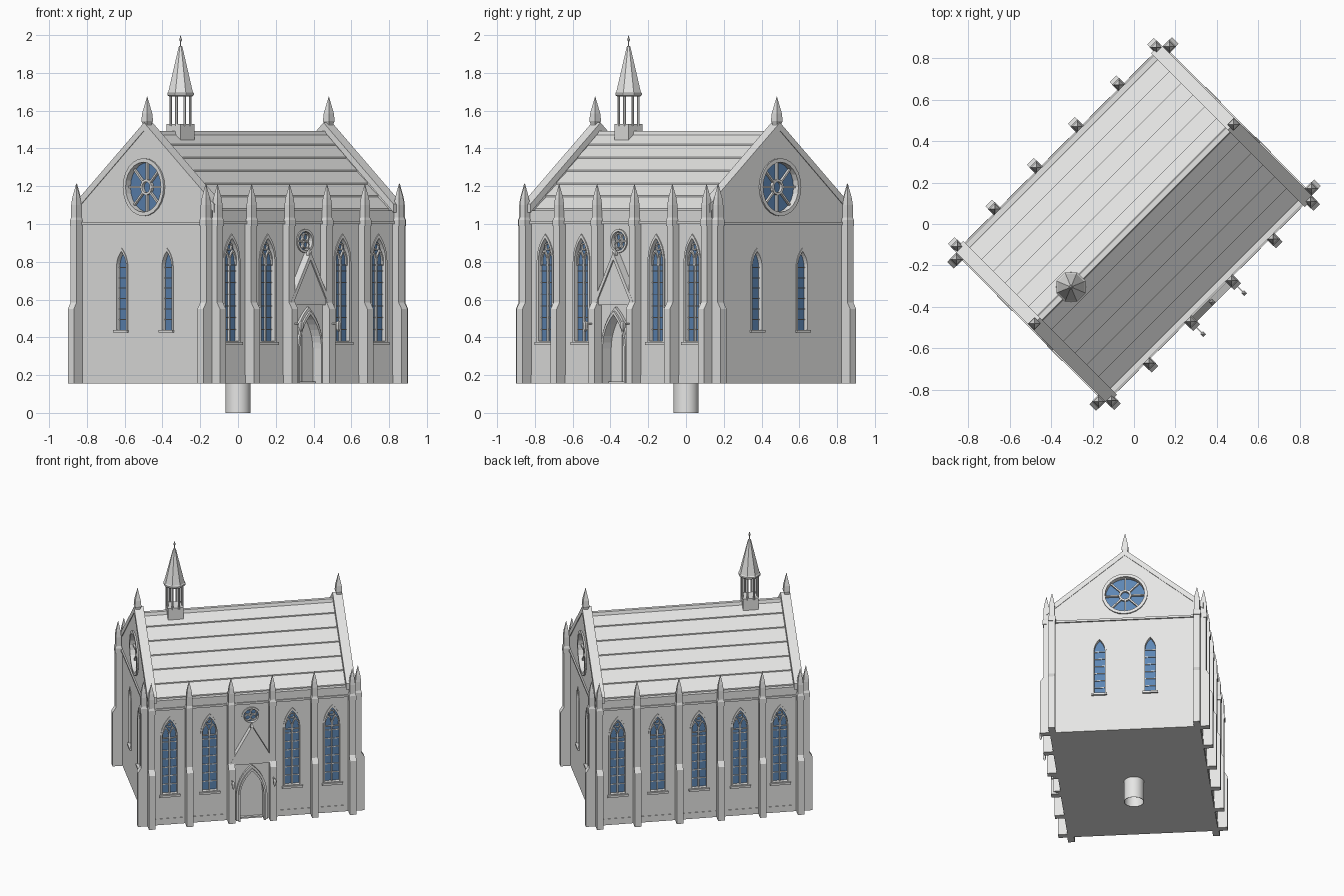
import bpy, bmesh, math
from mathutils import Matrix, Vector

if "Cube" in bpy.data.objects:
    bpy.data.objects.remove(bpy.data.objects["Cube"])


def material(name, rgb):
    m = bpy.data.materials.new(name)
    m.diffuse_color = (*rgb, 1)
    m.use_nodes = True
    m.node_tree.nodes["Principled BSDF"].inputs["Base Color"].default_value = m.diffuse_color
    return m


STONE = material("pale stone", (0.79, 0.79, 0.78))
GLASS = material("blue glass", (0.11, 0.24, 0.46))
T, R, PI = Matrix.Translation, Matrix.Rotation, math.pi
BODY = R(PI / 4, 4, 'Z')          # the whole building stands diagonally
LONG, END, BASE = 0.50, 0.70, 0.155


def finish(name, bm, M, mat, smooth=False):
    bmesh.ops.recalc_face_normals(bm, faces=bm.faces)
    bm.transform(M)
    me = bpy.data.meshes.new(name)
    bm.to_mesh(me)
    bm.free()
    me.materials.append(mat)
    if smooth:
        for p in me.polygons:
            p.use_smooth = True
        me.set_sharp_from_angle(angle=math.radians(40))
    ob = bpy.data.objects.new(name, me)
    bpy.context.collection.objects.link(ob)
    return ob


def shape(name, loops, d0, d1, M, mat=STONE):
    """Flat outline (first loop outside, others holes) extruded from d0 to d1."""
    bm = bmesh.new()
    edges = []
    for loop in loops:
        vs = [bm.verts.new((x, y, d0)) for x, y in loop]
        edges += [bm.edges.new((vs[i - 1], vs[i])) for i in range(len(vs))]
    bmesh.ops.triangle_fill(bm, use_beauty=True, edges=edges, normal=(0, 0, 1))
    ext = bmesh.ops.extrude_face_region(bm, geom=bm.faces[:])
    vs = [g for g in ext["geom"] if isinstance(g, bmesh.types.BMVert)]
    bmesh.ops.translate(bm, vec=(0, 0, d1 - d0), verts=vs)
    return finish(name, bm, M, mat)


def spin(name, profile, n, M, phase=0.0, smooth=False):
    """Stack of n-sided rings (radius, height); radius 0 ends in a point."""
    bm = bmesh.new()
    rings = []
    for r, z in profile:
        count = n if r > 0 else 1
        rings.append([bm.verts.new((r * math.cos(phase + 2 * PI * i / n),
                                    r * math.sin(phase + 2 * PI * i / n), z)) for i in range(count)])
    for a, b in zip(rings, rings[1:]):
        for i in range(n):
            j = (i + 1) % n
            q = [a[i % len(a)], a[j % len(a)], b[j % len(b)], b[i % len(b)]]
            bm.faces.new(list(dict.fromkeys(q)))
    for r in (rings[0], rings[-1]):
        if len(r) > 2:
            bm.faces.new(r)
    return finish(name, bm, M, STONE, smooth)


def wall_frame(angle, dist):
    """Wall frame: x along the wall, y up, z outward."""
    return BODY @ R(angle, 4, 'Z') @ T((0, -dist, 0)) @ R(PI / 2, 4, 'X')


def rect(x0, x1, y0, y1):
    return [(x0, y0), (x1, y0), (x1, y1), (x0, y1)]


def circle(r, cx=0, cy=0, n=24):
    return [(cx + r * math.cos(2 * PI * i / n), cy + r * math.sin(2 * PI * i / n)) for i in range(n)]


def arch(cx, w, z0, spring, top, n=6):
    h = top - spring
    rad = (w * w + h * h) / (2 * w)
    end = math.atan2(h, rad - w)
    right = [(w - rad + rad * math.cos(end * i / n), spring + rad * math.sin(end * i / n)) for i in range(n)]
    pts = [(w, z0)] + right + [(0, top)] + [(-x, z) for x, z in reversed(right)] + [(-w, z0)]
    return [(cx + x, z) for x, z in pts]


def big_window(F, cx):
    shape("window_glass", [arch(cx, .052, .375, .80, .93)], -.03, -.022, F, GLASS)
    shape("window_frame", [arch(cx, .062, .365, .80, .947), arch(cx, .05, .38, .80, .925)], -.025, .006, F)
    shape("window_sill", [rect(cx - .07, cx + .07, .36, .375)], -.02, .016, F)
    shape("window_mullion", [rect(cx - .005, cx + .005, .375, .82)], -.025, -.010, F)
    for s in (-1, 1):
        c = cx + s * .025
        shape("window_tracery", [arch(c, .026, .78, .80, .865), arch(c, .019, .785, .80, .853)], -.025, -.010, F)
    shape("window_tracery_ring", [circle(.021, cx, .88, 12), circle(.014, cx, .88, 12)], -.025, -.010, F)
    for k in range(1, 7):
        z = .38 + k * .062
        shape("window_bar", [rect(cx - .05, cx + .05, z - .0025, z + .0025)], -.024, -.016, F)


def lancet(F, cx):
    shape("lancet_glass", [arch(cx, .038, .435, .77, .86)], -.03, -.022, F, GLASS)
    shape("lancet_frame", [arch(cx, .046, .43, .77, .873), arch(cx, .036, .44, .77, .855)], -.025, .004, F)
    shape("lancet_sill", [rect(cx - .052, cx + .052, .425, .44)], -.02, .014, F)
    for k in range(1, 7):
        z = .44 + k * .055
        shape("lancet_bar", [rect(cx - .036, cx + .036, z - .0025, z + .0025)], -.024, -.016, F)


def buttress(F, x):
    side = [(-.01, BASE), (.067, BASE), (.067, .55), (.045, .585), (.045, 1.0), (-.01, 1.0)]
    shape("buttress", [side], -.0225, .0225, F @ T((x, 0, 0)) @ R(-PI / 2, 4, 'Y'))
    up = F @ T((x, 0, .026)) @ R(-PI / 2, 4, 'X')
    spin("pinnacle", [(.034, .99), (.034, 1.02), (.027, 1.035), (.027, 1.10), (.021, 1.14), (0, 1.215)], 4, up, PI / 4)


# Core and hollow mounting peg
shape("core", [rect(-.67, .67, -.47, .47)], BASE, 1.065, BODY)
spin("peg", [(.067, .17), (.067, 0), (.064, 0), (.064, .153)], 32, Matrix.Identity(4), smooth=True)

# Stepped roof courses and ridge
ROWS = 6
half = []
for i in range(ROWS):
    f, g = i / ROWS, (i + 1) / ROWS
    half += [(.48 * (1 - f), 1.073 + .412 * f + .008), (.48 * (1 - g), 1.073 + .412 * g)]
roof = [(.48, 1.03)] + half + [(-x, z) for x, z in reversed(half[:-1])] + [(-.48, 1.03)]
across = wall_frame(PI / 2, 0)
shape("roof", [roof], -.655, .655, across)
shape("ridge", [[(-.022, 1.46), (.022, 1.46), (.012, 1.493), (-.012, 1.493)]], -.655, .655, across)

# Long walls; the near one has the doorway in the middle bay
for angle, has_door in ((0, True), (PI, False)):
    F = wall_frame(angle, LONG)
    bays = (-.55, -.28, .28, .55) if has_door else (-.55, -.28, 0, .28, .55)
    holes = [arch(c, .052, .375, .80, .93) for c in bays]
    if has_door:
        holes += [arch(0, .08, .165, .34, .52), circle(.052, 0, .91)]
    shape("long_wall", [rect(-.70, .70, BASE, 1.06)] + holes, -.03, 0, F)
    shape("eave_band", [rect(-.66, .66, 1.015, 1.072)], -.035, .008, F)
    shape("eave_moulding", [rect(-.69, .69, 1.0, 1.015)], -.02, .015, F)
    for x0, x1 in ((-.70, -.12), (.12, .70)) if has_door else ((-.70, .70),):
        shape("plinth", [rect(x0, x1, BASE, .20)], -.02, .003, F)
    for c in bays:
        big_window(F, c)
    for s in (-1, 1):
        for x in (.14, .424, .68):
            buttress(F, s * x)

# Gable ends with lancets, rose window and coping
for angle in (PI / 2, -PI / 2):
    F = wall_frame(angle, END)
    outline = [(-.5, BASE), (.5, BASE), (.5, 1.10), (0, 1.515), (-.5, 1.10)]
    shape("gable_wall", [outline, circle(.14, 0, 1.195)] +
          [arch(c, .038, .435, .77, .86) for c in (-.17, .17)], -.05, 0, F)
    for c in (-.17, .17):
        lancet(F, c)
    shape("gable_string_course", [rect(-.49, .49, .995, 1.01)], -.02, .010, F)
    shape("gable_coping", [[(.525, 1.06), (.525, 1.105), (0, 1.537), (-.525, 1.105), (-.525, 1.06), (0, 1.495)]],
          -.06, .004, F)
    spin("gable_pinnacle", [(.022, 1.48), (.024, 1.53), (.031, 1.545), (.027, 1.585), (0, 1.677)], 4,
         F @ T((0, 0, -.02)) @ R(-PI / 2, 4, 'X'), PI / 4)
    C = F @ T((0, 1.195, 0))
    shape("rose_glass", [circle(.14)], -.035, -.027, C, GLASS)
    shape("rose_frame", [circle(.153), circle(.132)], -.03, .010, C)
    shape("rose_hub", [circle(.042, n=16), circle(.029, n=16)], -.03, -.010, C)
    for k in range(8):
        shape("rose_spoke", [rect(.036, .135, -.005, .005)], -.03, -.012, C @ R(k * PI / 4, 4, 'Z'))
    for s in (-1, 1):
        buttress(F, s * .485)

# Doorway: recessed door, arch mouldings, steep gable and oculus
F = wall_frame(0, LONG)
opening = arch(0, .08, BASE, .34, .52)
shape("door", [arch(0, .08, BASE, .34, .52)], -.03, -.02, F)
shape("door_seam", [rect(-.003, .003, BASE, .51)], -.02, -.017, F)
shape("portal_wall", [[(.12, BASE), (.12, .575), (-.12, .575), (-.12, BASE)] + opening[::-1]], -.01, .015, F)
for w, t, d in ((.105, .56, .032), (.092, .54, .045)):
    shape("portal_arch", [arch(0, w, BASE, .34, t) + opening[::-1]], 0, d, F)
shape("portal_gable", [[(-.145, .57), (.145, .57), (0, .835)]], -.01, .038, F)
shape("portal_coping", [[(.152, .565), (.152, .58), (0, .85), (-.152, .58), (-.152, .565), (-.138, .565),
                         (0, .812), (.138, .565)]], -.01, .046, F)
spin("portal_finial", [(.012, .82), (.016, .845), (0, .88)], 4, F @ T((0, 0, .033)) @ R(-PI / 2, 4, 'X'), PI / 4)
C = F @ T((0, .91, 0))
shape("oculus_glass", [circle(.052)], -.03, -.022, C, GLASS)
shape("oculus_frame", [circle(.063), circle(.05)], -.025, .008, C)
for k in range(4):
    a = PI / 4 + k * PI / 2
    x, y = .028 * math.cos(a), .028 * math.sin(a)
    shape("oculus_tracery", [circle(.023, x, y, 12), circle(.016, x, y, 12)], -.025, -.008, C)

# Wall lamps beside the door
for s in (-1, 1):
    shape("lamp_bracket", [rect(s * .14 - .003, s * .14 + .003, .468, .475)], .06, .112, F)
    spin("lamp", [(.004, .43), (.011, .445), (.014, .465), (.014, .475), (0, .49)], 4,
         F @ T((s * .14, 0, .112)) @ R(-PI / 2, 4, 'X'), PI / 4)

# Bell turret on the ridge
B = BODY @ T((-.43, 0, 0))
shape("turret_base", [rect(-.053, .053, -.053, .053)], 1.42, 1.53, B)
for k in range(8):
    a = PI / 8 + k * PI / 4
    spin("turret_column", [(.007, 1.52), (.007, 1.69)], 6,
         B @ T((.056 * math.cos(a), .056 * math.sin(a), 0)))
spin("turret_spire", [(.066, 1.675), (.076, 1.683), (.076, 1.693), (.070, 1.70), (.010, 1.94), (0, 1.945)], 8, B, PI / 8)
spin("turret_finial", [(.003, 1.93), (.003, 1.965), (.008, 1.975), (0, 2.0)], 6, B)
